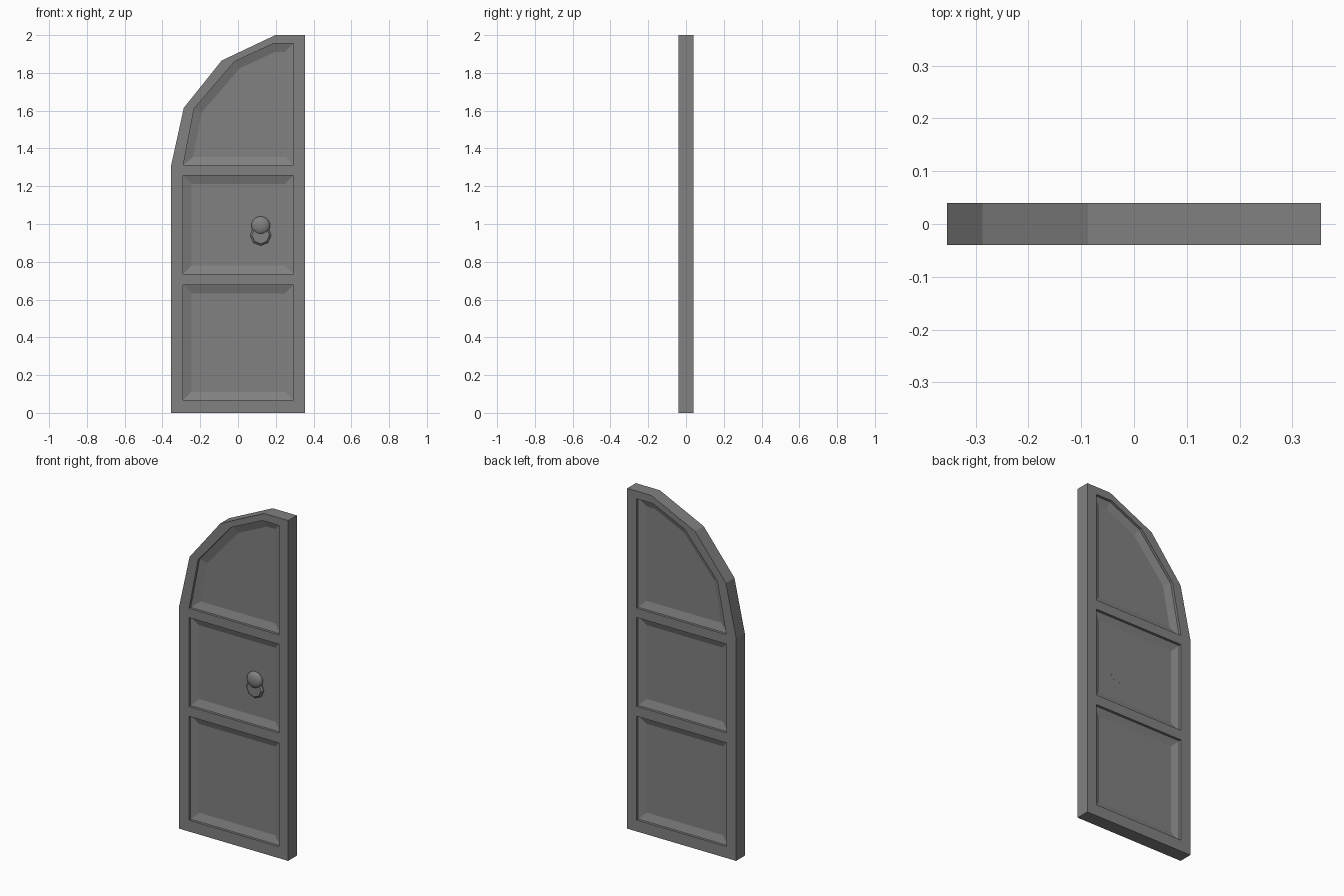
import bpy, bmesh, math
from mathutils import Vector, Matrix

if "Cube" in bpy.data.objects:
    bpy.data.objects.remove(bpy.data.objects["Cube"])

# Dark grey finish shared by all parts
grey = bpy.data.materials.new("dark_grey")
grey.diffuse_color = (0.22, 0.22, 0.22, 1)
grey.use_nodes = True
grey.node_tree.nodes["Principled BSDF"].inputs["Base Color"].default_value = grey.diffuse_color


def add_loft(bm, loops):
    """Closed solid through matching loops of points."""
    rings = [[bm.verts.new(p) for p in loop] for loop in loops]
    n = len(rings[0])
    for a, b in zip(rings, rings[1:]):
        for i in range(n):
            j = (i + 1) % n
            bm.faces.new((a[i], a[j], b[j], b[i]))
    bm.faces.new(rings[0][::-1])
    bm.faces.new(rings[-1])


def inset(points, d):
    """Offset a counter-clockwise outline inward by d."""
    result = []
    for i, p in enumerate(points):
        p, q, r = Vector(p), Vector(points[i - 1]), Vector(points[(i + 1) % len(points)])
        u, v = (p - q).normalized(), (r - p).normalized()
        n1, n2 = Vector((-u.y, u.x)), Vector((-v.y, v.x))
        result.append(p + (n1 + n2) * d / (1 + n1.dot(n2)))
    return result


def make_object(name, bm):
    bmesh.ops.recalc_face_normals(bm, faces=bm.faces[:])
    mesh = bpy.data.meshes.new(name)
    bm.to_mesh(mesh)
    bm.free()
    mesh.materials.append(grey)
    obj = bpy.data.objects.new(name, mesh)
    bpy.context.collection.objects.link(obj)
    return obj


def at(points, y):
    return [(p[0], y, p[1]) for p in points]


# Door slab with half-arched top
outline = [(-0.354, 0), (0.354, 0), (0.354, 2), (0.198, 2),
           (-0.087, 1.865), (-0.287, 1.615), (-0.354, 1.31)]
bm = bmesh.new()
add_loft(bm, [at(outline, -0.04), at(outline, 0.04)])
door = make_object("door_slab", bm)

# Recessed panels on both faces: a straight step, then a sloped border
L, R = -0.29, 0.293
panels = [
    [(L, 0.067), (R, 0.067), (R, 0.677), (L, 0.677)],
    [(L, 0.735), (R, 0.735), (R, 1.257), (L, 1.257)],
    [(L, 1.312), (R, 1.312), (R, 1.955), (0.187, 1.955), (-0.018, 1.86), (-0.232, 1.612)],
]
bm = bmesh.new()
for panel in panels:
    for side in (-1, 1):
        add_loft(bm, [at(panel, side * 0.06), at(panel, side * 0.025),
                      at(inset(panel, 0.044), side * 0.01)])
cutter = make_object("panel_cutter", bm)
cutter.hide_render = True
cutter.hide_set(True)
cut = door.modifiers.new("panels", 'BOOLEAN')
cut.operation = 'DIFFERENCE'
cut.solver = 'EXACT'
cut.object = cutter

# Knob plate: eight-sided, tapering to the front
def octagon(radius):
    return [(0.12 + radius * math.sin(math.pi * i / 4),
             0.941 + radius * math.cos(math.pi * i / 4)) for i in range(8)]


bm = bmesh.new()
add_loft(bm, [at(octagon(0.056), 0.0103), at(octagon(0.056), -0.015),
              at(octagon(0.046), -0.025)])
make_object("knob_plate", bm)

# Knob ball, flattened front to back
bm = bmesh.new()
bmesh.ops.create_uvsphere(bm, u_segments=20, v_segments=12, radius=1)
bm.transform(Matrix.Translation((0.12, -0.014, 0.992)) @ Matrix.Diagonal((0.05, 0.024, 0.048, 1)))
for f in bm.faces:
    f.smooth = True
make_object("knob_ball", bm)
